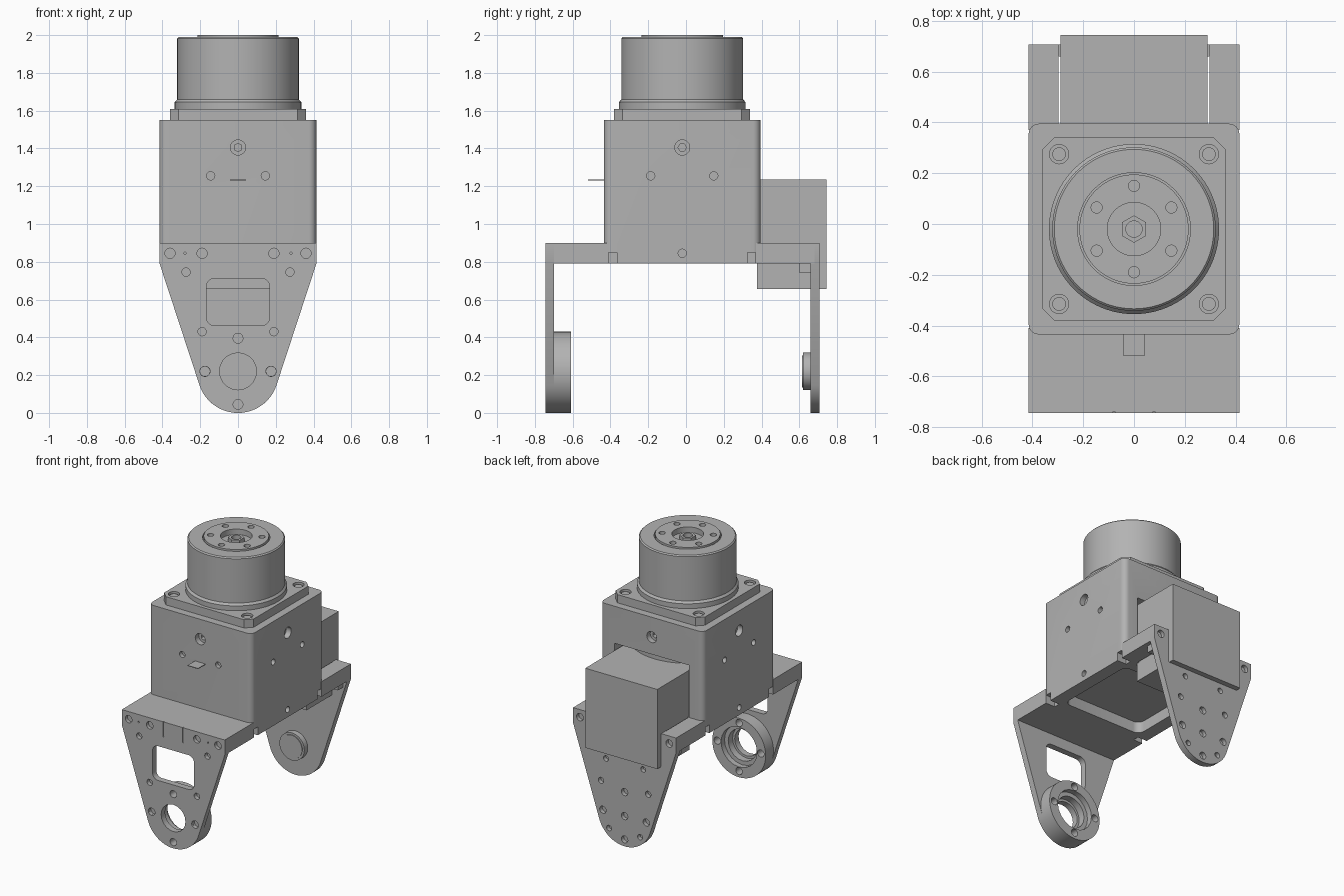
import bpy, bmesh, math
from mathutils import Matrix, Vector

cube = bpy.data.objects.get("Cube")
if cube:
    bpy.data.objects.remove(cube, do_unlink=True)

grey = bpy.data.materials.new("machined grey")
grey.use_nodes = True
COL = (0.45, 0.45, 0.45, 1)
grey.diffuse_color = COL
grey.node_tree.nodes["Principled BSDF"].inputs["Base Color"].default_value = COL
CY = -0.02  # y of the motor axis


def make(name, bm):
    bmesh.ops.recalc_face_normals(bm, faces=bm.faces)
    me = bpy.data.meshes.new(name)
    bm.to_mesh(me)
    bm.free()
    me.materials.append(grey)
    ob = bpy.data.objects.new(name, me)
    bpy.context.collection.objects.link(ob)
    return ob


def add_box(bm, x, y, z):
    size = Matrix.Diagonal((x[1] - x[0], y[1] - y[0], z[1] - z[0], 1))
    mid = Matrix.Translation((sum(x) / 2, sum(y) / 2, sum(z) / 2))
    bmesh.ops.create_cube(bm, size=1, matrix=mid @ size)


def add_cyl(bm, c, r, depth, axis="Z", seg=24):
    # cylinder centred on c
    rot = {"X": Matrix.Rotation(math.pi / 2, 4, "Y"),
           "Y": Matrix.Rotation(math.pi / 2, 4, "X"), "Z": Matrix()}[axis]
    bmesh.ops.create_cone(bm, cap_ends=True, segments=seg, radius1=r, radius2=r,
                          depth=depth, matrix=Matrix.Translation(c) @ rot)


def add_prism(bm, pts, start, offset):
    # pts are 3D points at the start, extruded by an offset
    face = bm.faces.new([bm.verts.new(Vector(p) + Vector(start)) for p in pts])
    out = bmesh.ops.extrude_face_region(bm, geom=[face])
    bmesh.ops.translate(bm, vec=offset,
                        verts=[v for v in out["geom"] if isinstance(v, bmesh.types.BMVert)])


def rounded(w, h, r, n=6):
    pts = []
    for i, (sx, sy) in enumerate(((1, 1), (-1, 1), (-1, -1), (1, -1))):
        for k in range(n + 1):
            a = math.pi / 2 * (i + k / n)
            pts.append((sx * (w - r) + r * math.cos(a), sy * (h - r) + r * math.sin(a)))
    return pts


def add_lathe(bm, prof, seg=96):
    # revolve (radius, height) pairs about the motor axis
    vs = [bm.verts.new((r, CY, z)) for r, z in prof]
    es = [bm.edges.new(p) for p in zip(vs, vs[1:])]
    bmesh.ops.spin(bm, geom=vs + es, cent=(0, CY, 0), axis=(0, 0, 1),
                   angle=math.tau, steps=seg, use_duplicate=False)
    bmesh.ops.remove_doubles(bm, verts=bm.verts, dist=1e-5)


def cut(ob, *cutters):
    for bm in cutters:
        tool = make("cutter", bm)
        tool.hide_render = True
        mod = ob.modifiers.new("cut", "BOOLEAN")
        mod.operation, mod.solver, mod.object = "DIFFERENCE", "EXACT", tool
        dg = bpy.context.evaluated_depsgraph_get()
        me = bpy.data.meshes.new_from_object(ob.evaluated_get(dg))
        ob.modifiers.clear()
        ob.data = me
        bpy.data.objects.remove(tool, do_unlink=True)


def smooth(ob):
    bpy.ops.object.select_all(action="DESELECT")
    ob.select_set(True)
    bpy.context.view_layer.objects.active = ob
    bpy.ops.object.shade_smooth_by_angle(angle=math.radians(30))


def holes(spots, y, depth):
    # mirrored holes along y; each spot is (x, z, radius)
    bm = bmesh.new()
    for x, z, r in spots:
        for s in ((1, -1) if x else (1,)):
            add_cyl(bm, (s * x, y, z), r, depth, "Y", 20)
    return bm


def box_bm(*boxes):
    bm = bmesh.new()
    for b in boxes:
        add_box(bm, *b)
    return bm


# Main housing with rounded uprights
bm = bmesh.new()
add_prism(bm, [(x, y, 0) for x, y in rounded(.415, .415, .04)], (0, CY, .79), (0, 0, .76))
housing = make("housing", bm)
side, deep, under = bmesh.new(), bmesh.new(), bmesh.new()
for s in (-1, 1):
    add_cyl(side, (s * .415, CY, 1.405), .04, .08, "X")
    add_cyl(side, (0, CY + s * .415, 1.405), .04, .08, "Y")
    add_cyl(deep, (s * .38, CY, 1.405), .022, .12, "X", 6)
    add_cyl(deep, (0, CY + s * .38, 1.405), .022, .12, "Y", 6)
    add_cyl(side, (s * .415, CY, .845), .022, .06, "X", 16)
    for t in (-1, 1):
        add_cyl(side, (s * .415, CY + t * .167, 1.255), .022, .06, "X", 16)
        # locating slots under the sides
        y = CY + t * .367
        add_box(under, sorted((s * .34, s * .45)), (y - .022, y + .022), (.7, .85))
    add_cyl(side, (s * .145, CY - .415, 1.255), .022, .06, "Y", 16)
add_prism(under, [(x, y, 0) for x, y in rounded(.32, .31, .05)], (0, CY, .7), (0, 0, .17))
cut(housing, side, deep, under, box_bm(((-.3, .3), (.2, .5), (.9, 1.28))))
smooth(housing)

# Motor can inside the rear opening
bm = bmesh.new()
add_cyl(bm, (0, CY, 1.12), .385, .4, "Z", 96)
smooth(make("inner_motor", bm))

# Chamfered mounting flange with corner screws
bm = bmesh.new()
add_prism(bm, [(x, y, 0) for x, y in rounded(.36, .36, .045, 1)], (0, CY, 1.5), (0, 0, .11))
flange = make("flange", bm)
bm, screws = bmesh.new(), bmesh.new()
for sx in (-1, 1):
    for sy in (-1, 1):
        add_cyl(bm, (sx * .295, CY + sy * .295, 1.61), .038, .05)
        add_cyl(screws, (sx * .295, CY + sy * .295, 1.585), .027, .03)
cut(flange, bm)
smooth(flange)
smooth(make("flange_screws", screws))

# Round output drive
bm = bmesh.new()
add_lathe(bm, [(0, 1.58), (.335, 1.58), (.335, 1.645), (.322, 1.66), (.322, 1.982),
               (.314, 1.99), (.222, 1.99), (.222, 1.975), (.215, 1.975), (.215, 2),
               (.105, 2), (.105, 1.96), (0, 1.96)])
drive = make("output_drive", bm)
bm = bmesh.new()
for i in range(6):
    a = math.radians(30 + 60 * i)
    add_cyl(bm, (.17 * math.cos(a), CY + .17 * math.sin(a), 2), .022, .06, "Z", 16)
cut(drive, bm)
smooth(drive)
bm = bmesh.new()
add_cyl(bm, (0, CY, 1.965), .054, .05, "Z", 6)
nut = make("shaft_nut", bm)
bm = bmesh.new()
add_cyl(bm, (0, CY, 1.98), .032, .06)
cut(nut, bm)
smooth(nut)


# Tapered bracket plates with round lower ends
def plate(name, y, thick):
    arc = [math.radians(-18 - 144 * k / 40) for k in range(41)]
    pts = [(-.415, 0, .79), (-.415, 0, .9), (.415, 0, .9), (.415, 0, .79)]
    pts += [(.215 * math.cos(a), 0, .215 + .215 * math.sin(a)) for a in arc]
    b = bmesh.new()
    add_prism(b, pts, (0, y, 0), (0, thick, 0))
    return make(name, b)


front = plate("front_plate", -.745, .045)
window = bmesh.new()
add_prism(window, [(x, 0, z) for x, z in rounded(.168, .125, .045)], (0, -.8, .587), (0, .2, 0))
bore = holes([(0, .22, .098)], -.7, .4)
add_box(window, (-.083, -.075), (-.8, -.738), (.79, .95))
add_box(window, (.075, .083), (-.8, -.738), (.79, .95))
cut(front, window, bore,
    holes([(.36, .845, .027), (.19, .845, .027), (.175, .22, .027), (.19, .43, .022),
           (.275, .745, .022), (.28, .845, .006)], -.745, .06),
    holes([(0, .395, .026), (0, .045, .026)], -.7, .4))
smooth(front)

# Bearing ring behind the front plate
bm = bmesh.new()
add_cyl(bm, (0, -.67, .215), .215, .12, "Y", 80)
ring = make("bearing_ring", bm)
cut(ring, holes([(0, .22, .115)], -.7, .4), holes([(0, .22, .145)], -.6, .1),
    holes([(0, .395, .026), (0, .045, .026), (.175, .22, .026)], -.7, .4))
smooth(ring)

back = plate("back_plate", .66, .047)
cut(back, box_bm(((-.295, .295), (.6, .8), (.66, 1))),
    holes([(.36, .845, .027), (.15, .6, .02), (.19, .43, .022), (0, .395, .026), (.175, .22, .026),
           (0, .22, .026), (0, .05, .026), (.125, .1, .02)], .707, .06))
smooth(back)

# Pivot boss on the back plate
bm = bmesh.new()
add_cyl(bm, (0, .65, .22), .1, .06, "Y", 64)
add_cyl(bm, (0, .645, .22), .085, .06, "Y", 64)
smooth(make("pivot_boss", bm))

# Shelves joining the housing to the plates
make("front_shelf", box_bm(((-.415, .415), (-.72, -.41), (.79, .9))))
make("back_shelf_arms", box_bm(*[(x, (.37, .68), (.79, .9)) for x in ((-.415, -.297), (.297, .415))]))
make("back_gussets", box_bm(*[(x, (.6, .67), (.74, .8)) for x in ((-.385, -.297), (.297, .385))]))

# Rear electronics block
bm = bmesh.new()
yz = [(.375, .655), (.745, .655), (.745, 1.235), (.2, 1.235), (.2, .91), (.375, .91)]
add_prism(bm, [(0, y, z) for y, z in yz], (-.29, 0, 0), (.58, 0, 0))
make("rear_block", bm)

# Small front tab
make("front_tab", box_bm(((-.042, .042), (-.52, -.42), (1.231, 1.236))))
